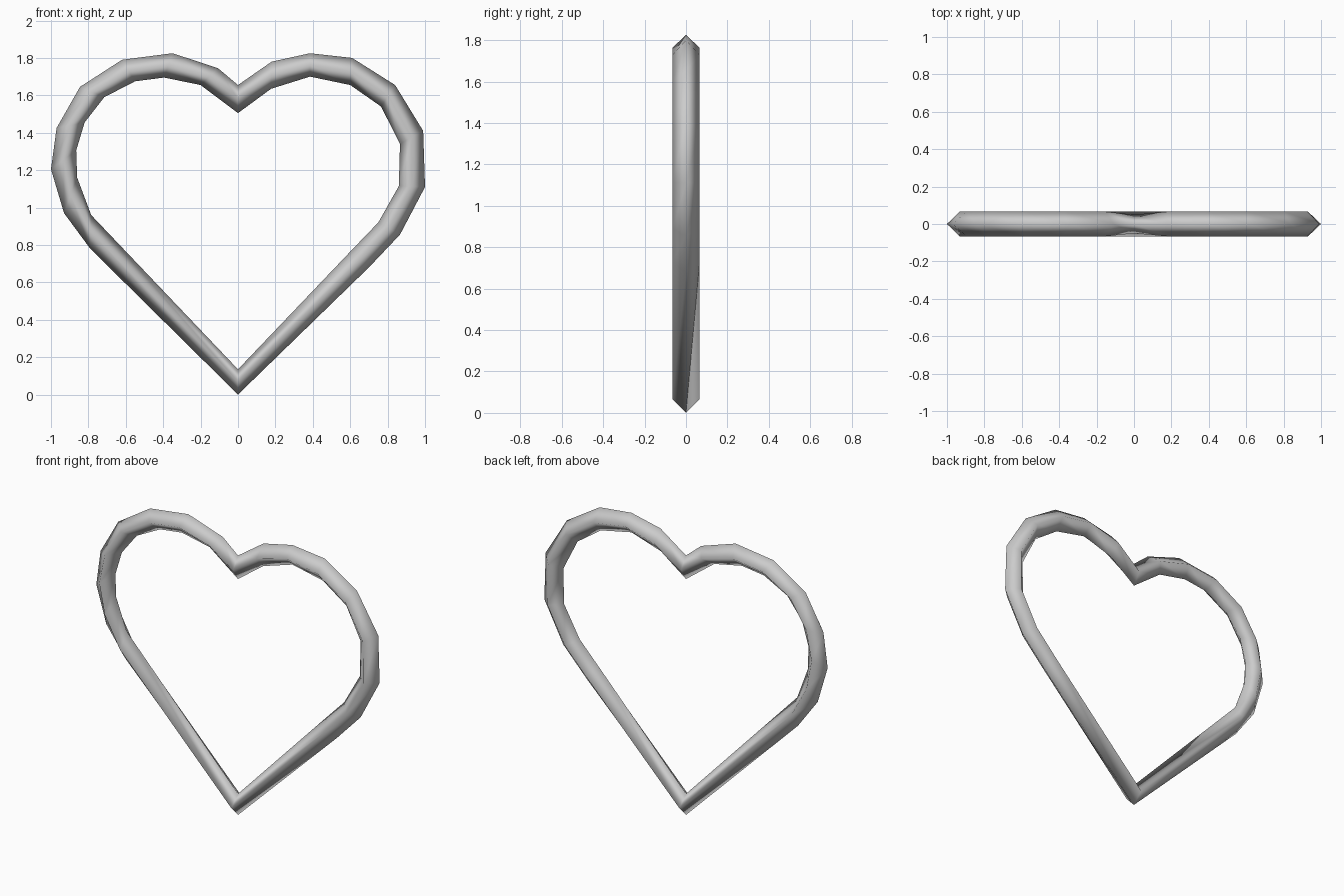
import bpy, bmesh

if "Cube" in bpy.data.objects:
    bpy.data.objects.remove(bpy.data.objects["Cube"])

# Outer and inner rim of the heart tube, as (x, z) pairs, clockwise from the bottom tip
STATIONS = [
    ((0, 0), (0, .135)),
    ((-.79, .78), (-.785, .96)),
    ((-.93, .97), (-.86, 1.16)),
    ((-1.0, 1.205), (-.865, 1.305)),
    ((-.97, 1.425), (-.82, 1.455)),
    ((-.845, 1.645), (-.715, 1.59)),
    ((-.62, 1.79), (-.55, 1.675)),
    ((-.35, 1.825), (-.395, 1.695)),
    ((-.107, 1.745), (-.2, 1.655)),
    ((0, 1.655), (0, 1.505)),
    ((.18, 1.78), (.177, 1.635)),
    ((.385, 1.825), (.385, 1.70)),
    ((.61, 1.80), (.60, 1.655)),
    ((.84, 1.655), (.765, 1.54)),
    ((.99, 1.41), (.866, 1.34)),
    ((1.0, 1.11), (.86, 1.115)),
    ((.866, .855), (.75, .92)),
    ((.70, .68), (.62, .785)),
]
NOTCH = 9
HALF_DEPTH = .066

# Diamond cross-section at every station: outer rim, front ridge, inner rim, back ridge
bm = bmesh.new()
rings = []
for i, ((ox, oz), (ix, iz)) in enumerate(STATIONS):
    d = .05 if i == NOTCH else HALF_DEPTH
    mx, mz = (ox + ix) / 2, (oz + iz) / 2
    section = [(ox, 0, oz), (mx, -d, mz), (ix, 0, iz), (mx, d, mz)]
    rings.append([bm.verts.new(p) for p in section])

# Skin the closed loop
for a, b in zip(rings, rings[1:] + rings[:1]):
    for k in range(4):
        n = (k + 1) % 4
        bm.faces.new((a[k], a[n], b[n], b[k]))
bmesh.ops.recalc_face_normals(bm, faces=bm.faces)
for f in bm.faces:
    f.smooth = True

mesh = bpy.data.meshes.new("heart_frame")
bm.to_mesh(mesh)
bm.free()
heart = bpy.data.objects.new("heart_frame", mesh)
bpy.context.collection.objects.link(heart)

# Plain grey finish
grey = bpy.data.materials.new("light_grey")
grey.diffuse_color = (.6, .6, .6, 1)
grey.use_nodes = True
grey.node_tree.nodes["Principled BSDF"].inputs["Base Color"].default_value = grey.diffuse_color
mesh.materials.append(grey)
